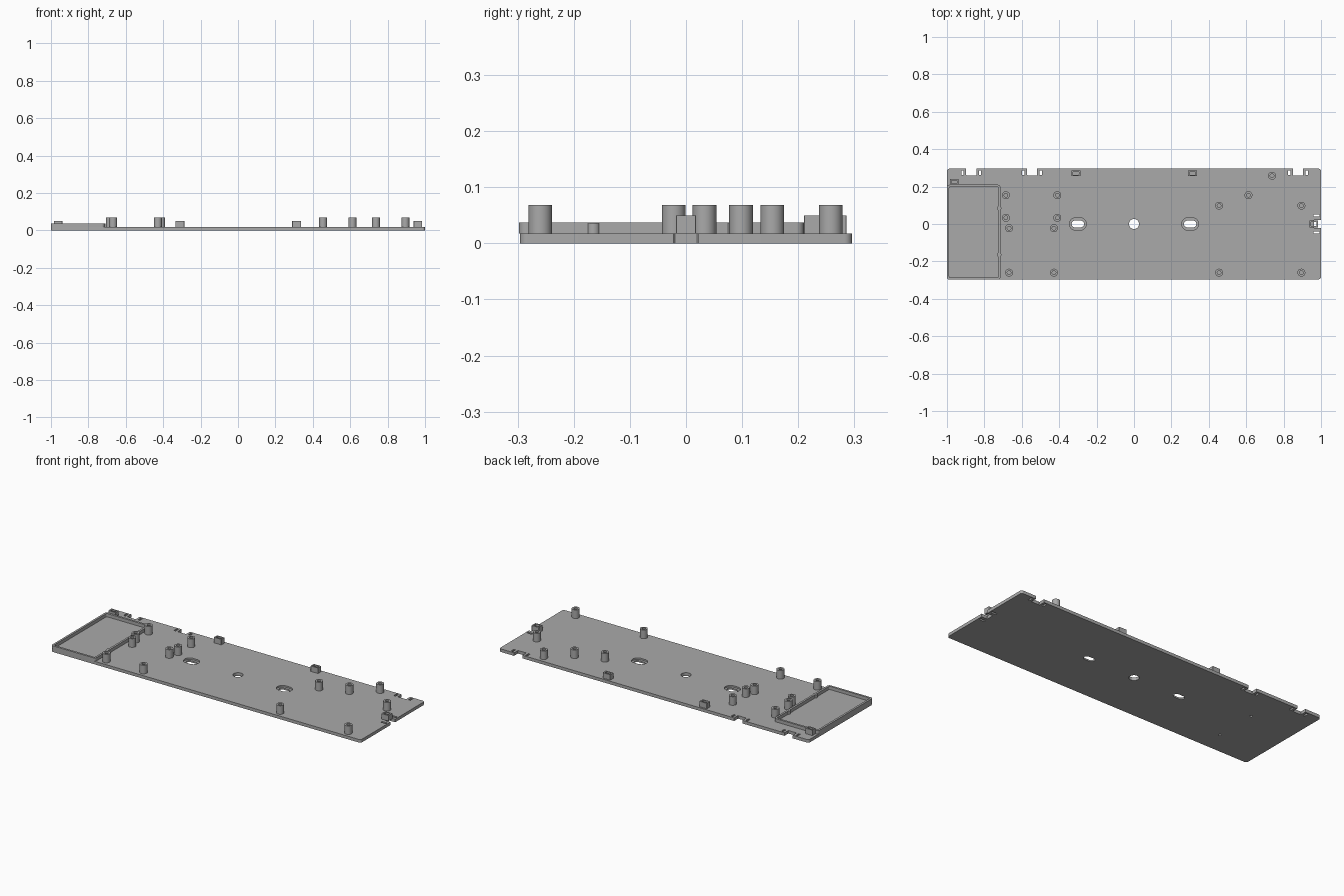
import bpy, bmesh
from math import pi, cos, sin

if "Cube" in bpy.data.objects:
    bpy.data.objects.remove(bpy.data.objects["Cube"])

grey = bpy.data.materials.new("plain grey plastic")
grey.use_nodes = True
grey.diffuse_color = (0.4, 0.4, 0.4, 1)
grey.node_tree.nodes["Principled BSDF"].inputs["Base Color"].default_value = (0.4, 0.4, 0.4, 1)

BASE = 0.018   # plate thickness
WALL = 0.037   # tray wall height
CLIP = 0.05    # clip height
POST = 0.068   # post height


def rounded(x0, x1, y0, y1, r, n=8):
    """Outline of a rectangle with rounded corners; slots and circles too."""
    corners = [(x1 - r, y1 - r), (x0 + r, y1 - r), (x0 + r, y0 + r), (x1 - r, y0 + r)]
    return [(cx + r * cos((q + i / n) * pi / 2), cy + r * sin((q + i / n) * pi / 2))
            for q, (cx, cy) in enumerate(corners) for i in range(n + 1)]


def centred(x, y, hx, hy, r, n=8):
    return rounded(x - hx, x + hx, y - hy, y + hy, r, n)


def prism(bm, outline, z0, z1):
    low = [bm.verts.new((x, y, z0)) for x, y in outline]
    high = [bm.verts.new((x, y, z1)) for x, y in outline]
    bm.faces.new(low[::-1])
    bm.faces.new(high)
    for i in range(len(low)):
        j = (i + 1) % len(low)
        bm.faces.new((low[i], low[j], high[j], high[i]))


def tube(bm, outer, inner, z0, z1):
    """Hollow prism between two outlines with matching point counts."""
    loops = [[bm.verts.new((x, y, z)) for x, y in o]
             for o, z in ((outer, z0), (outer, z1), (inner, z1), (inner, z0))]
    for k in range(4):
        a, b = loops[k], loops[(k + 1) % 4]
        for i in range(len(a)):
            j = (i + 1) % len(a)
            bm.faces.new((a[i], a[j], b[j], b[i]))


def finish(bm, name):
    bmesh.ops.remove_doubles(bm, verts=bm.verts, dist=1e-6)
    bmesh.ops.recalc_face_normals(bm, faces=bm.faces)
    mesh = bpy.data.meshes.new(name)
    bm.to_mesh(mesh)
    bm.free()
    mesh.materials.append(grey)
    obj = bpy.data.objects.new(name, mesh)
    bpy.context.collection.objects.link(obj)
    return obj


def activate(obj):
    bpy.ops.object.select_all(action='DESELECT')
    obj.select_set(True)
    bpy.context.view_layer.objects.active = obj


def smooth(obj):
    activate(obj)
    bpy.ops.object.shade_smooth_by_angle(angle=0.6)


# Base plate
bm = bmesh.new()
prism(bm, rounded(-1, 1, -0.296, 0.296, 0.014), 0, BASE)
plate = finish(bm, "base_plate")

# Openings through the plate
bm = bmesh.new()
prism(bm, centred(0, 0, 0.027, 0.027, 0.027), -0.01, 0.03)
for x in (-0.3, 0.3):
    prism(bm, centred(x, 0, 0.033, 0.018, 0.0179), -0.01, 0.03)
for x in (-0.87, -0.545, 0.877):
    prism(bm, centred(x, 0.29, 0.027, 0.03, 0.002, 1), -0.01, 0.03)
    for side in (-1, 1):
        prism(bm, centred(x + side * 0.047, 0.274, 0.006, 0.013, 0.001, 1), -0.01, 0.03)
prism(bm, centred(0.995, 0, 0.032, 0.022, 0.002, 1), -0.01, 0.03)
for y in (-0.046, 0.046):
    prism(bm, centred(0.975, y, 0.016, 0.006, 0.001, 1), -0.01, 0.03)
for y in (-0.165, 0.085):
    prism(bm, centred(-0.712, y, 0.007, 0.007, 0.007, 4), -0.01, 0.012)
through = finish(bm, "through_cutter")

# Recesses around the two slots
bm = bmesh.new()
for x in (-0.3, 0.3):
    prism(bm, centred(x, 0, 0.045, 0.033, 0.0329), 0.009, 0.03)
recess = finish(bm, "recess_cutter")

for cutter in (through, recess):
    cutter.hide_render = True
    activate(plate)
    mod = plate.modifiers.new("cut", 'BOOLEAN')
    mod.operation = 'DIFFERENCE'
    mod.solver = 'EXACT'
    mod.object = cutter
    bpy.ops.object.modifier_apply(modifier=mod.name)
    bpy.data.objects.remove(cutter)
smooth(plate)

# Tray wall with two small bosses on its inner side
bm = bmesh.new()
tube(bm, rounded(-1, -0.714, -0.298, 0.21, 0.014),
     rounded(-0.988, -0.726, -0.286, 0.198, 0.006), BASE, WALL)
smooth(finish(bm, "tray_wall"))
bm = bmesh.new()
for y in (-0.165, 0.085):
    prism(bm, centred(-0.721, y, 0.012, 0.012, 0.012), BASE, WALL - 0.001)
smooth(finish(bm, "tray_bosses"))

# Hollow screw posts
posts = [(x, y) for x in (-0.685, -0.41) for y in (0.033, 0.154)]
posts += [(x, y) for x in (-0.668, -0.428) for y in (-0.022, -0.26)]
posts += [(x, y) for x in (0.455, 0.895) for y in (0.098, -0.26)]
posts += [(0.612, 0.154), (0.738, 0.258)]
for i, (x, y) in enumerate(posts):
    bm = bmesh.new()
    tube(bm, centred(x, y, 0.021, 0.021, 0.021),
         centred(x, y, 0.01, 0.01, 0.01), BASE, POST)
    smooth(finish(bm, f"screw_post_{i + 1}"))

# Hollow clip blocks
clips = {"back_right_clip": (-0.311, 0.271, 0.024, 0.015),
         "back_left_clip": (0.314, 0.271, 0.024, 0.015),
         "corner_clip": (-0.962, 0.225, 0.023, 0.015),
         "end_clip": (0.962, 0, 0.023, 0.018)}
for name, (x, y, hx, hy) in clips.items():
    bm = bmesh.new()
    tube(bm, centred(x, y, hx, hy, 0.001, 1),
         centred(x, y, hx - 0.008, hy - 0.007, 0.001, 1), BASE, CLIP)
    finish(bm, name)
